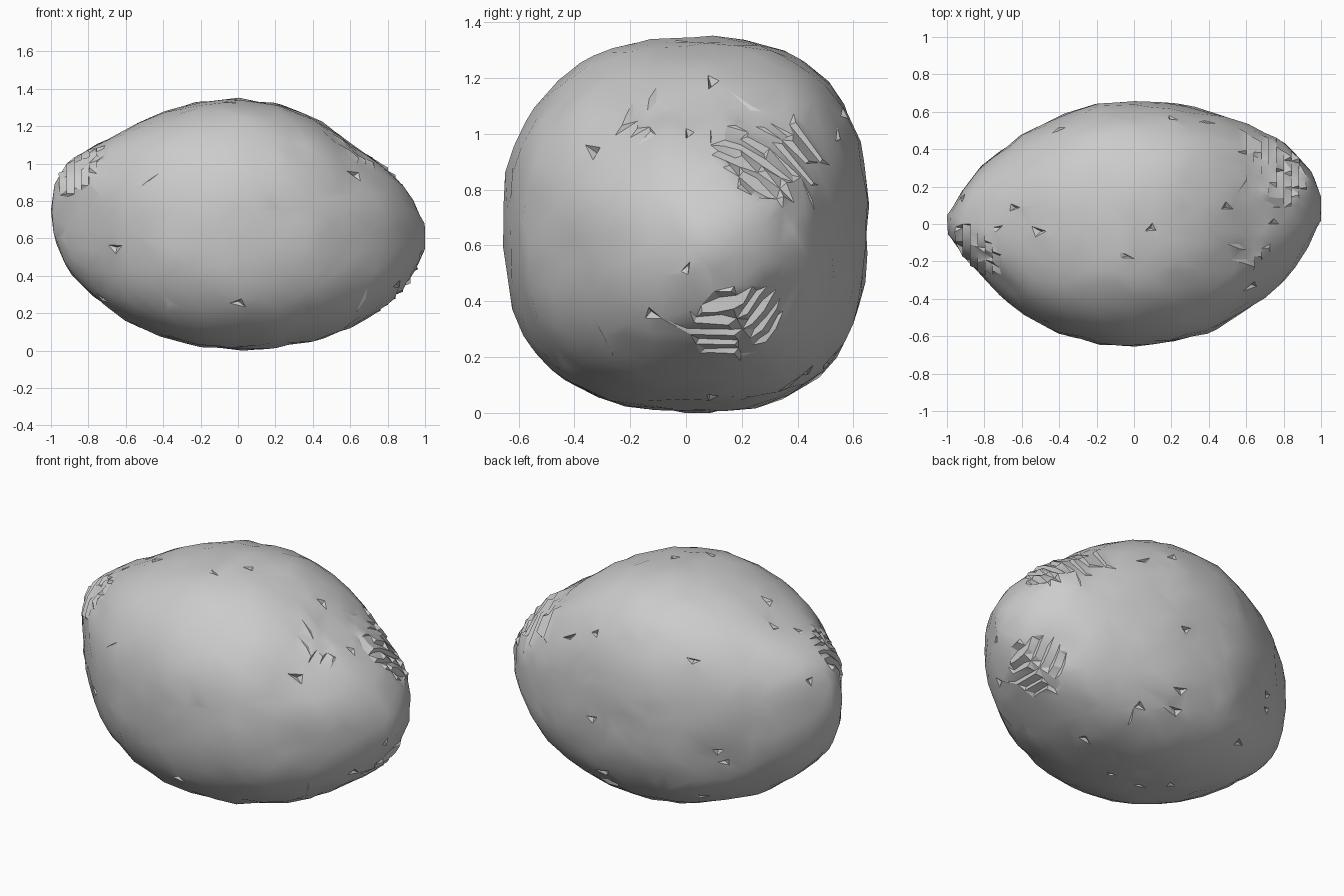
import bpy
import bmesh
import math
import random
from mathutils import Vector, noise

random.seed(4)
cube = bpy.data.objects.get("Cube")
if cube:
    bpy.data.objects.remove(cube, do_unlink=True)

# Outline stations along the length: x, top z, bottom z, front y, back y
STATIONS = [
    (-1.0, .78, .72, -.03, .03), (-.97, .92, .58, -.08, .10),
    (-.90, 1.02, .44, -.18, .22), (-.80, 1.08, .32, -.29, .33),
    (-.60, 1.19, .17, -.47, .48), (-.40, 1.28, .08, -.58, .58),
    (-.20, 1.34, .03, -.63, .65), (0, 1.355, .01, -.65, .66),
    (.20, 1.33, .02, -.62, .655), (.40, 1.25, .06, -.57, .61),
    (.60, 1.11, .13, -.45, .54), (.80, .97, .26, -.29, .44),
    (.92, .82, .40, -.13, .32), (.98, .72, .53, 0, .19),
    (1.0, .65, .59, .06, .11),
]

# Broad worn facets, as directions, with how deeply each is planed
FACETS = [
    ((.70, .55, -.45), .965), ((.75, .35, .60), .975),
    ((-.60, -.40, .65), .985), ((.50, -.80, .10), .985),
    ((-.50, .80, -.20), .975), ((.30, -.75, -.60), .985),
]

# Stepped, chipped patches: centre and radius
CHIPS = [
    ((.74, .32, .95), .24), ((.80, .18, .36), .17),
    ((-.85, -.14, .98), .16), ((.62, -.14, 1.08), .13),
]


def outline(x):
    """Interpolate by angle so that the ends stay round."""
    for a, b in zip(STATIONS, STATIONS[1:]):
        if x <= b[0]:
            t0, t1, t = (math.acos(max(-1, min(1, v))) for v in (a[0], b[0], x))
            f = (t - t0) / (t1 - t0)
            return [p + (q - p) * f for p, q in zip(a[1:], b[1:])]
    return STATIONS[-1][1:]


def shape(p):
    """Move a point of the unit sphere onto the boulder."""
    x = max(-1, min(1, p.x))
    top, bottom, front, back = outline(x)
    f = (x + 1) / 2
    cy, cz = .08 * f, .75 - .13 * f
    r = math.hypot(p.y, p.z) or 1
    c, s = p.y / r, p.z / r
    n = 2.3 if c < 0 < s else 2.55
    k = (abs(c) ** n + abs(s) ** n) ** (-1 / n) if p.y or p.z else 0
    width = back - cy if c > 0 else cy - front
    height = top - cz if s > 0 else cz - bottom
    return Vector((x, cy + c * k * width, cz + s * k * height))


bm = bmesh.new()
bmesh.ops.create_icosphere(bm, subdivisions=6, radius=1)
for v in bm.verts:
    v.co = shape(v.co.copy())

# Plane the broad facets
middle = Vector((0, 0, .68))
for direction, depth in FACETS:
    n = Vector(direction).normalized()
    limit = depth * max((v.co - middle).dot(n) for v in bm.verts)
    for v in bm.verts:
        over = (v.co - middle).dot(n) - limit
        if over > 0:
            v.co -= n * over * .9

# Rough the surface, with a few sharp nicks
bm.normal_update()
for v in bm.verts:
    rough = .009 * noise.noise(v.co * 5) + .006 * noise.noise(v.co * 14)
    if random.random() < .003:
        rough -= .02
    v.co += v.normal * rough

# Cut the chipped patches into little terraces
STEP = .04
for centre, radius in CHIPS:
    c = Vector(centre)
    for v in bm.verts:
        if (v.co - c).length < radius:
            v.co.x = round(v.co.x / STEP) * STEP

# Rest on the ground and centre
for axis, target in enumerate((-1, None, 0)):
    values = [v.co[axis] for v in bm.verts]
    shift = target - min(values) if target is not None else -(min(values) + max(values)) / 2
    for v in bm.verts:
        v.co[axis] += shift
mesh = bpy.data.meshes.new("boulder")
bm.to_mesh(mesh)
bm.free()

boulder = bpy.data.objects.new("boulder", mesh)
bpy.context.collection.objects.link(boulder)

# Stone colour
stone = bpy.data.materials.new("grey_stone")
stone.use_nodes = True
colour = (.6, .6, .6, 1)
stone.diffuse_color = colour
stone.node_tree.nodes["Principled BSDF"].inputs["Base Color"].default_value = colour
mesh.materials.append(stone)

# Collapse to irregular triangles, keeping the nicks and steps sharp
bpy.ops.object.select_all(action="DESELECT")
boulder.select_set(True)
bpy.context.view_layer.objects.active = boulder
reduce = boulder.modifiers.new("reduce", "DECIMATE")
reduce.ratio = .09
bpy.ops.object.modifier_apply(modifier=reduce.name)
bpy.ops.object.shade_smooth_by_angle(angle=math.radians(25))
